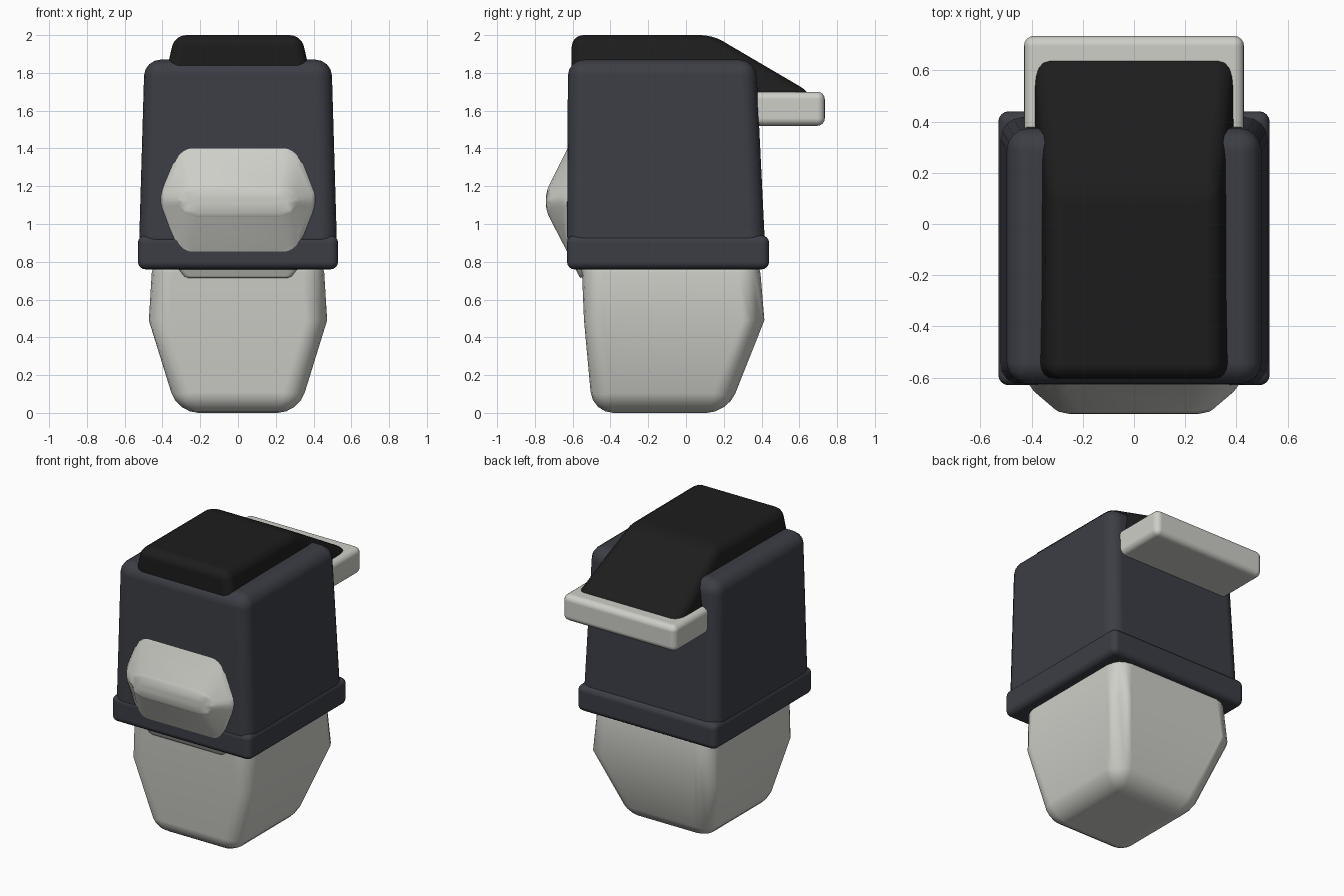
import bpy, bmesh
from math import radians

if "Cube" in bpy.data.objects:
    bpy.data.objects.remove(bpy.data.objects["Cube"])


def material(name, rgb):
    m = bpy.data.materials.new(name)
    m.diffuse_color = (*rgb, 1)
    m.use_nodes = True
    m.node_tree.nodes["Principled BSDF"].inputs["Base Color"].default_value = m.diffuse_color
    return m


LIGHT = material("light", (0.62, 0.62, 0.58))
DARK = material("dark", (0.045, 0.048, 0.06))
BLACK = material("black", (0.012, 0.012, 0.012))


def loft(name, rings, mat, bevel, limit=30, segments=4):
    """Skin matching rings of points, cap both ends and round the edges."""
    bm = bmesh.new()
    vs = [[bm.verts.new(p) for p in ring] for ring in rings]
    n = len(vs[0])
    for a, b in zip(vs, vs[1:]):
        for i in range(n):
            j = (i + 1) % n
            bm.faces.new((a[i], a[j], b[j], b[i]))
    bm.faces.new(vs[0])
    bm.faces.new(vs[-1])
    bmesh.ops.recalc_face_normals(bm, faces=bm.faces)
    me = bpy.data.meshes.new(name)
    bm.to_mesh(me)
    bm.free()
    me.polygons.foreach_set("use_smooth", [True] * len(me.polygons))
    me.materials.append(mat)
    ob = bpy.data.objects.new(name, me)
    bpy.context.collection.objects.link(ob)
    mod = ob.modifiers.new("round", 'BEVEL')
    mod.width = bevel
    mod.segments = segments
    mod.limit_method = 'ANGLE'
    mod.angle_limit = radians(limit)
    mod.harden_normals = True
    return ob


def rect(z, hx, y0, y1):
    return [(-hx, y0, z), (hx, y0, z), (hx, y1, z), (-hx, y1, z)]


# tapered lower body
loft("lower_body", [rect(0, 0.32, -0.495, 0.22), rect(0.49, 0.472, -0.54, 0.415),
                    rect(0.85, 0.45, -0.555, 0.385)], LIGHT, 0.11, 35)

# belt and upper body
loft("belt", [rect(0.76, 0.53, -0.63, 0.44), rect(0.94, 0.53, -0.63, 0.44)], DARK, 0.04)
loft("upper_body", [rect(0.85, 0.525, -0.63, 0.42), rect(1.87, 0.495, -0.625, 0.37)],
     DARK, 0.085)

# rear tray
loft("rear_tray", [rect(1.52, 0.43, 0.2, 0.735), rect(1.70, 0.43, 0.2, 0.735)], LIGHT, 0.04)

# top cover sloping down onto the tray: (y, z, half width)
cover = [(-0.605, 1.55, 0.44), (-0.605, 2.0, 0.335), (0.14, 2.0, 0.335),
         (0.66, 1.695, 0.39), (0.66, 1.55, 0.41)]
loft("top_cover", [[(s * hx, y, z) for y, z, hx in cover] for s in (-1, 1)], BLACK, 0.06, 22)

# front snout: one outline scaled towards its tip
half = [(0.28, 0.285), (0.36, 0.20), (0.425, 0.01), (0.36, -0.19), (0.28, -0.275)]
outline = half + [(-x, z) for x, z in reversed(half)]
loft("snout", [[(x * sx, y, 1.12 + z * sz) for x, z in outline]
               for y, sx, sz in ((-0.55, 1.05, 1.56), (-0.625, 1, 1), (-0.742, 0.75, 0.18))],
     LIGHT, 0.05, 22, 3)
